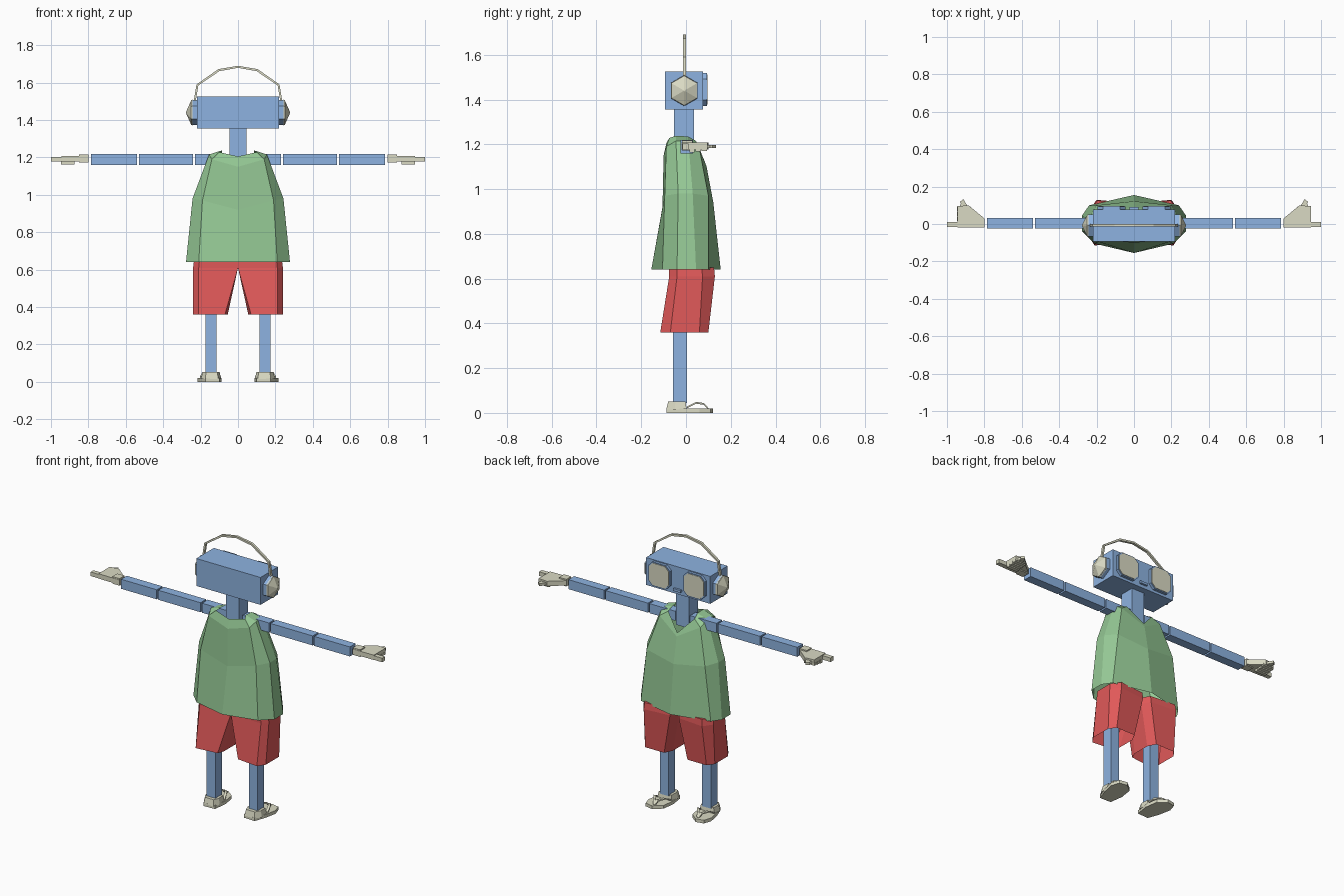
import bpy, math
from math import sin, cos, pi

if "Cube" in bpy.data.objects:
    bpy.data.objects.remove(bpy.data.objects["Cube"])


def material(name, rgb):
    m = bpy.data.materials.new(name)
    m.diffuse_color = (*rgb, 1)
    m.use_nodes = True
    m.node_tree.nodes["Principled BSDF"].inputs["Base Color"].default_value = m.diffuse_color
    return m


BLUE = material("blue", (0.27, 0.45, 0.75))
GREEN = material("green", (0.30, 0.58, 0.30))
RED = material("red", (0.75, 0.10, 0.10))
BEIGE = material("beige", (0.70, 0.70, 0.55))


def loft(name, rings, mat, mirror=False, closed=True, caps=(True, True)):
    """Skin a list of equal-length point rings; optionally mirror across x."""
    n = len(rings[0])
    verts = [p for r in rings for p in r]
    faces = []
    for k in range(len(rings) - 1):
        for i in range(n if closed else n - 1):
            j = (i + 1) % n
            faces.append((k * n + i, k * n + j, (k + 1) * n + j, (k + 1) * n + i))
    if closed and caps[0]:
        faces.append(tuple(reversed(range(n))))
    if closed and caps[1]:
        faces.append(tuple(range((len(rings) - 1) * n, len(rings) * n)))
    me = bpy.data.meshes.new(name)
    me.from_pydata(verts, [], faces)
    me.validate()
    ob = bpy.data.objects.new(name, me)
    bpy.context.collection.objects.link(ob)
    me.materials.append(mat)
    if mirror:
        mod = ob.modifiers.new("mirror", 'MIRROR')
        mod.merge_threshold = 0.001
    return ob


def box(name, x, y, z, mat, mirror=False):
    return loft(name, [[(x[0], y[0], h), (x[1], y[0], h), (x[1], y[1], h), (x[0], y[1], h)]
                       for h in z], mat, mirror)


def slab(name, outline, z, mat, mirror=True, top=None):
    """Extrude an xy outline between two heights; top may differ."""
    return loft(name, [[(x, y, z[0]) for x, y in outline],
                       [(x, y, z[1]) for x, y in (top or outline)]], mat, mirror)


# head and neck
box("head", (-.22, .22), (-.094, .077), (1.355, 1.525), BLUE)
box("neck", (-.045, .045), (-.054, .036), (1.14, 1.355), BLUE)
box("mouth", (-.025, .025), (.077, .09), (1.375, 1.39), BLUE)


# eyes: chamfered frame with a pale lens
def eye_ring(y, w, c, cx=.12, cz=1.445):
    pts = [(w, -w + c), (w, w - c), (w - c, w), (-w + c, w),
           (-w, w - c), (-w, -w + c), (-w + c, -w), (w - c, -w)]
    return [(cx - a, y, cz + b) for a, b in pts]


loft("eye_frame", [eye_ring(.076, .074, .028), eye_ring(.093, .074, .028)], BLUE, True)
loft("eye_lens", [eye_ring(.092, .068, .026), eye_ring(.096, .068, .026)], BEIGE, True)


# headphones
def hexagon(x, r):
    return [(x, -.008 - r * sin(i * pi / 3), 1.44 + r * cos(i * pi / 3)) for i in range(6)][::-1]


loft("ear_pad", [hexagon(.218, .068), hexagon(.246, .068)], BLUE, True)
loft("ear_cup", [hexagon(.240, .069), hexagon(.250, .066), hexagon(.278, .003)], BEIGE, True)
band = [((0, 1.69), (0, 1.679)), ((.105, 1.672), (.1, 1.661)),
        ((.222, 1.59), (.212, 1.585)), ((.237, 1.5), (.226, 1.5))]
loft("headband", [[(o[0], -.014, o[1]), (i[0], -.014, i[1]), (i[0], .001, i[1]), (o[0], .001, o[1])]
                  for o, i in band], BEIGE, True, caps=(False, True))

# arms in three segments
for name, x in (("shoulder", (.05, .23)), ("upper_arm", (.24, .53)), ("forearm", (.54, .785))):
    box(name, x, (-.025, .031), (1.16, 1.219), BLUE, True)

# hands: palm wedge, pointing finger, curled fingers, thumb
slab("palm", [(.8, -.02), (.945, -.018), (.945, .095), (.885, .1), (.8, .03)],
     (1.178, 1.208), BEIGE)
box("wrist", (.8, .85), (-.018, .03), (1.172, 1.216), BEIGE, True)
box("pointing_finger", (.93, 1.0), (-.016, .012), (1.178, 1.203), BEIGE, True)
for k in range(3):
    y = .016 + k * .027
    box("curled_finger", (.875, .947), (y, y + .023), (1.163 + .004 * k, 1.185), BEIGE, True)
slab("thumb", [(.885, .09), (.935, .09), (.925, .108), (.932, .118), (.912, .133), (.900, .112)],
     (1.183, 1.198), BEIGE)

# shirt: half rings from back centre to front centre
shirt = [
    [(0, -.155, .64), (.21, -.105, .64), (.278, -.04, .64), (.278, .045, .64), (.24, .1, .64), (0, .155, .64)],
    [(0, -.105, .92), (.19, -.095, .97), (.243, -.035, .98), (.243, .03, .98), (.2, .1, .97), (0, .122, .94)],
    [(0, -.1, 1.15), (.14, -.088, 1.19), (.155, -.045, 1.215), (.155, .01, 1.215), (.14, .06, 1.18), (0, .092, 1.1)],
    [(0, -.088, 1.205), (.1, -.075, 1.228), (.085, -.045, 1.238), (.085, .01, 1.235), (.09, .045, 1.215), (0, .085, 1.12)],
]
loft("shirt", shirt, GREEN, True, closed=False)

# shorts: one leg, mirrored
hem = [(.07, -.1), (.21, -.115), (.24, -.07), (.24, .06), (.21, .1), (.08, .1), (.055, .05), (.055, -.06)]
waist = [(.0, -.07), (.21, -.075), (.24, -.04), (.24, .07), (.2, .125), (.03, .11), (0, .06), (0, -.03)]
loft("shorts_leg", [[(x, y, .36) for x, y in hem],
                    [(x, y + (.004 if y > 0 else 0), .61) for x, y in waist],
                    [(x * .98, y, .65) for x, y in waist]], RED, True, caps=(False, True))

# legs
box("leg", (.115, .174), (-.058, .005), (.045, .6), BLUE, True)

# sandals: sole, heel cup and strap
slab("sole", [(.1, -.085), (.175, -.088), (.2, -.02), (.216, .06), (.2, .11), (.15, .12), (.1, .08), (.088, 0)],
     (0, .02), BEIGE)
heel = [(.105, -.088), (.175, -.088), (.198, -.05), (.196, .003), (.094, .003), (.09, -.05)]
slab("heel", heel, (.015, .052), BEIGE,
     top=[(.145 + (x - .145) * .85, -.03 + (y + .03) * .85) for x, y in heel])
for side in (-.045, .05):
    path = [(.145 + side, .005, .025), (.148 + side * .7, .045, .045), (.15 + side * .2, .08, .04), (.15, .1, .018)]
    loft("strap", [[(x - .008, y, z - .004), (x + .008, y, z - .004), (x + .008, y, z + .004), (x - .008, y, z + .004)]
                   for x, y, z in path], BEIGE, True)
